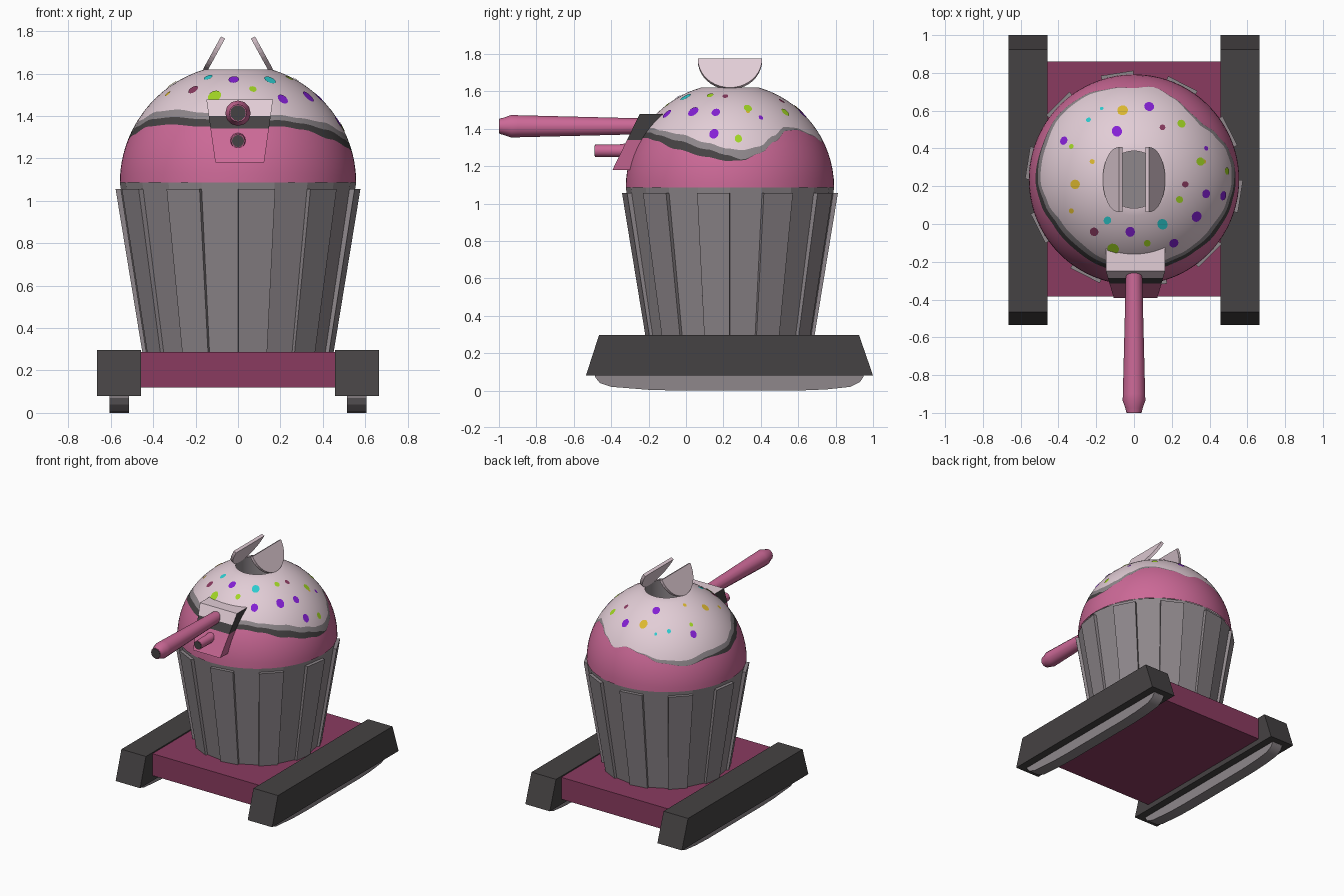
import bpy, bmesh, math
from mathutils import Vector
from math import sin, cos, pi, radians, sqrt

if "Cube" in bpy.data.objects:
    bpy.data.objects.remove(bpy.data.objects["Cube"])

CY, CZ, R = 0.235, 1.085, 0.557      # dome centre and radius


def mat(name, rgb):
    m = bpy.data.materials.new(name)
    lin = [(c / 255 / 12.92) if c < 11 else ((c / 255 + 0.055) / 1.055) ** 2.4 for c in rgb]
    m.diffuse_color = (*lin, 1)
    m.use_nodes = True
    m.node_tree.nodes["Principled BSDF"].inputs["Base Color"].default_value = m.diffuse_color
    return m


DARK = mat("dark_grey", (69, 66, 67))
GREY = mat("warm_grey", (142, 135, 139))
ICING = mat("pale_icing", (226, 205, 214))
PINK = mat("pink", (204, 105, 151))
PLUM = mat("plum", (138, 59, 96))
PURPLE = mat("purple", (132, 32, 212))
CYAN = mat("cyan", (45, 205, 208))
LIME = mat("lime", (162, 214, 36))
YELLOW = mat("yellow", (220, 184, 48))


def make(name, verts, faces, mats, idx=None, smooth=None):
    me = bpy.data.meshes.new(name)
    me.from_pydata([tuple(v) for v in verts], [], faces)
    for m in mats:
        me.materials.append(m)
    if idx:
        for p, i in zip(me.polygons, idx):
            p.material_index = i
    bm = bmesh.new()
    bm.from_mesh(me)
    bmesh.ops.recalc_face_normals(bm, faces=bm.faces)
    bm.to_mesh(me)
    bm.free()
    ob = bpy.data.objects.new(name, me)
    bpy.context.collection.objects.link(ob)
    if smooth:
        bpy.context.view_layer.objects.active = ob
        ob.select_set(True)
        bpy.ops.object.shade_smooth_by_angle(angle=radians(smooth))
        ob.select_set(False)
    return ob


def loft(name, loops, mats, idx=None, caps=True, smooth=None):
    """Bridge closed loops of equal length; idx gives a material per band."""
    n = len(loops[0])
    verts = [v for l in loops for v in l]
    faces, mi = [], []
    for k in range(len(loops) - 1):
        for i in range(n):
            j = (i + 1) % n
            faces.append((k * n + i, k * n + j, (k + 1) * n + j, (k + 1) * n + i))
            mi.append(idx[k] if idx else 0)
    if caps:
        faces += [tuple(range(n))[::-1], tuple(range((len(loops) - 1) * n, len(loops) * n))]
        mi += [mi[0], mi[-1]]
    return make(name, verts, faces, mats, mi, smooth)


def prism_x(name, prof, x0, x1, m, smooth=None):
    return loft(name, [[(x, y, z) for y, z in prof] for x in (x0, x1)], [m], smooth=smooth)


def ring(r, z, n, cy=CY):
    return [(r * cos(2 * pi * i / n), cy + r * sin(2 * pi * i / n), z) for i in range(n)]


# chassis: slab, side guards and track runs
prism_x("base_slab", [(-0.385, 0.12), (0.86, 0.12), (0.86, 0.288), (-0.385, 0.288)], -0.46, 0.46, PLUM)
guard = [(-0.535, 0.08), (1.0, 0.08), (0.925, 0.297), (-0.465, 0.297)]
track = [(-0.49, 0.1), (-0.485, 0.07), (-0.46, 0.04), (-0.4, 0.02), (-0.2, 0.004), (-0.05, 0),
         (0.6, 0), (0.75, 0.006), (0.88, 0.02), (0.93, 0.045), (0.95, 0.075), (0.95, 0.1)]
for s, side in ((-1, "left"), (1, "right")):
    prism_x("track_guard_" + side, guard, s * 0.457, s * 0.665, DARK)
    prism_x("track_" + side, track, s * 0.515, s * 0.605, GREY, smooth=30)

# cup: twenty-sided cone with ten raised ribs
loft("cup", [ring(0.432, 0.28, 20), ring(0.557, CZ, 20)], [GREY])
verts, faces = [], []
for k in range(10):
    a = radians(27 + 36 * k)
    b = len(verts)
    for z, r0, r1 in ((0.28, 0.425, 0.45), (1.055, 0.545, 0.577)):
        for r, d in ((r0, -9), (r1, -8.7), (r1, 8.7), (r0, 9)):
            t = a + radians(d)
            verts.append((r * cos(t), CY + r * sin(t), z))
    faces += [[b + i for i in f] for f in ((0, 1, 5, 4), (1, 2, 6, 5), (2, 3, 7, 6), (3, 0, 4, 7),
                                           (0, 3, 2, 1), (4, 5, 6, 7))]
make("cup_ribs", verts, faces, [GREY])

# dome: rows follow the wavy icing edge, with a grey and a dark drip line
# angle from the front, icing edge, grey edge, dark edge
EDGE = [(-180, 1.36, 1.36, 1.36), (-165, 1.34, 1.335, 1.335), (-150, 1.31, 1.29, 1.29),
        (-130, 1.30, 1.265, 1.265), (-110, 1.335, 1.30, 1.29), (-90, 1.34, 1.31, 1.28),
        (-75, 1.38, 1.35, 1.31), (-60, 1.42, 1.385, 1.35), (-40, 1.43, 1.395, 1.36),
        (-22, 1.415, 1.385, 1.35), (0, 1.40, 1.375, 1.345), (25, 1.405, 1.38, 1.35),
        (38, 1.39, 1.365, 1.335), (57, 1.37, 1.335, 1.29), (76, 1.325, 1.29, 1.25),
        (88, 1.295, 1.26, 1.228), (97, 1.285, 1.235, 1.23), (108, 1.305, 1.27, 1.27),
        (118, 1.36, 1.33, 1.33), (130, 1.41, 1.39, 1.39), (140, 1.405, 1.395, 1.395),
        (155, 1.37, 1.365, 1.365), (168, 1.33, 1.33, 1.33), (180, 1.36, 1.36, 1.36)]


def edge(d):
    for a, b in zip(EDGE, EDGE[1:]):
        if a[0] <= d <= b[0]:
            t = (d - a[0]) / (b[0] - a[0])
            t = t * t * (3 - 2 * t)
            return [p + (q - p) * t for p, q in zip(a[1:], b[1:])]


N, TOP = 120, 1.62
cols = []
for i in range(N):
    d = -180 + 360 * i / N
    zl, zg, zd = edge(d)
    zg, zd = min(zg, zl - 0.001), min(zd, zg - 0.001)
    lat = lambda z: math.asin((z - CZ) / R)
    l0, l1, l2, l3, l4 = 0, lat(zd), lat(zg), lat(zl), lat(TOP)
    rows = [l1 * k / 6 for k in range(6)] + [l1, l2] + [l3 + (l4 - l3) * k / 10 for k in range(11)]
    pts = [(R * cos(l), CZ + R * sin(l)) for l in rows]
    hole = pts[-1][0]
    pts += [(hole - 0.004, TOP), (hole - 0.004, TOP - 0.3), (0.001, TOP - 0.3)]
    t = radians(d)
    cols.append([(r * sin(t), CY - r * cos(t), z) for r, z in pts])
loops = [[c[k] for c in cols] for k in range(len(cols[0]))]
bands = [0] * 6 + [1, 2] + [3] * 10 + [3, 2, 2]
loft("iced_dome", loops, [PINK, DARK, GREY, ICING], bands, caps=False, smooth=40)

# sprinkles: small flat spots on the icing
SPOTS = {
    "purple": (PURPLE, [(.08, .62, .03), (-.09, .49, .03), (-.37, .44, .026), (.38, .40, .014),
                        (.38, .16, .026), (.33, .04, .032), (-.02, -.04, .028), (.21, -.10, .028),
                        (.47, .15, .028)]),
    "cyan": (CYAN, [(-.24, .55, .015), (-.14, .02, .022), (.15, 0, .03), (-.17, .61, .011)]),
    "lime": (LIME, [(.25, .53, .025), (.35, .33, .025), (.24, .13, .02), (.07, -.10, .02),
                    (-.11, -.13, .035), (-.33, .41, .015), (.49, .28, .022)]),
    "yellow": (YELLOW, [(-.06, .60, .032), (-.31, .21, .028), (-.33, .07, .016), (-.22, .33, .014),
                        (.37, .33, .012)]),
    "plum": (PLUM, [(.15, .51, .017), (.27, .21, .018), (-.21, -.04, .026)]),
}
for name, (m, spots) in SPOTS.items():
    verts, faces = [], []
    for x, y, r in spots:
        n = Vector((x, y - CY, sqrt(R * R - x * x - (y - CY) ** 2))).normalized()
        u = n.cross(Vector((0, 0, 1))).normalized()
        v = n.cross(u)
        c = Vector((0, CY, CZ)) + n * (R + 0.003)
        faces.append(tuple(range(len(verts), len(verts) + 12))[::-1])
        verts += [c + u * r * 0.9 * cos(pi * i / 6) + v * r * 1.1 * sin(pi * i / 6) for i in range(12)]
    ob = make("sprinkles_" + name, verts, faces, [m])
    for p in ob.data.polygons:          # make every spot face outwards
        if p.normal.dot(p.center - Vector((0, CY, CZ))) < 0:
            p.flip()

# hatch: two half-disc flaps leaning in over the opening
for s, side in ((-1, "left"), (1, "right")):
    arc = [(0.177 * (1 - sin(pi * i / 20)), 0.172 * cos(pi * i / 20)) for i in range(21)]
    lo = [[(s * (0.165 - 0.48 * u - 0.876 * t), CY + w, 1.62 + 0.876 * u - 0.48 * t) for u, w in arc]
          for t in (0, 0.022)]
    loft("hatch_flap_" + side, lo, [ICING])

# gun mount: tapered block with slanted front, coloured in height bands
lo = []
for z in (1.18, 1.34, 1.40, 1.478):
    t = (z - 1.18) / 0.298
    yf, w = -0.393 + 0.145 * t, 0.115 + 0.042 * t
    lo.append([(0.008 - w, yf, z), (0.008 + w, yf, z), (0.008 + w, -0.1, z), (0.008 - w, -0.1, z)])
mount = loft("gun_mount", lo, [PINK, DARK, ICING], [0, 1, 1])
for p in mount.data.polygons:
    if p.center.z > 1.40 and abs(p.normal.x) < 0.5:
        p.material_index = 2


# guns: turned profiles along y with dark muzzle plates
def gun(name, prof, z, bore):
    n = 12
    circ = lambda r, y: [(r * cos(2 * pi * i / n), y, z + r * sin(2 * pi * i / n)) for i in range(n)]
    loft(name, [circ(r, y) for y, r in prof], [PINK], smooth=35)
    y = prof[0][0]
    loft(name + "_muzzle", [circ(bore, y - 0.003), circ(bore, y + 0.002)], [DARK])


gun("main_gun", [(-0.997, 0.041), (-0.975, 0.046), (-0.935, 0.06), (-0.9, 0.059), (-0.22, 0.042)], 1.413, 0.037)
gun("small_gun", [(-0.487, 0.033), (-0.36, 0.034), (-0.33, 0.038), (-0.25, 0.038)], 1.282, 0.029)
